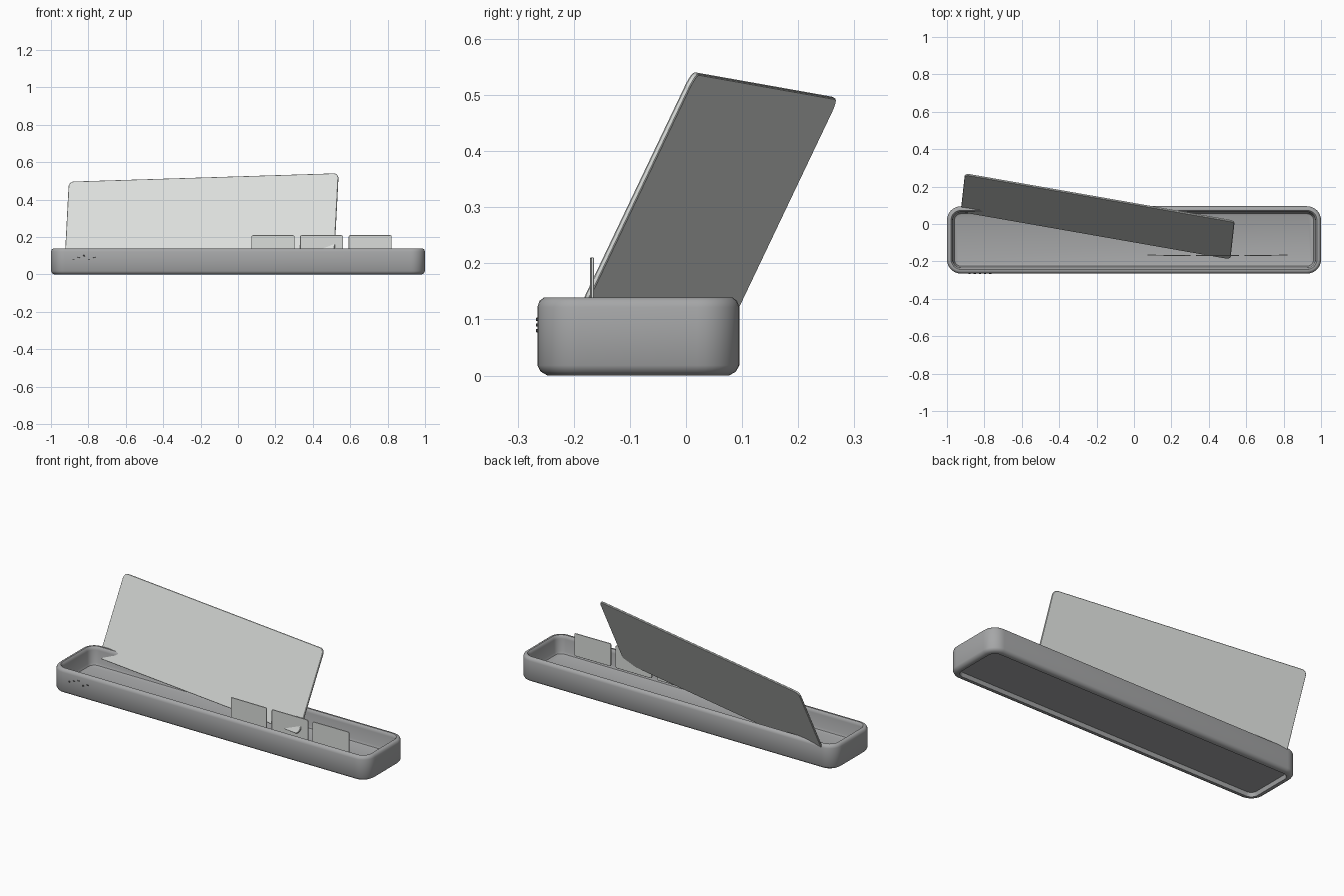
import bpy, bmesh, math
from mathutils import Matrix, Vector

cube = bpy.data.objects.get("Cube")
if cube:
    bpy.data.objects.remove(cube, do_unlink=True)


def material(name, colour):
    mat = bpy.data.materials.new(name)
    mat.use_nodes = True
    mat.diffuse_color = (*colour, 1)
    mat.node_tree.nodes["Principled BSDF"].inputs["Base Color"].default_value = (*colour, 1)
    return mat


mid_grey = material("mid_grey", (0.38, 0.385, 0.39))
pale_grey = material("pale_grey", (0.70, 0.72, 0.70))
dark_grey = material("dark_grey", (0.10, 0.10, 0.10))


def rounded_outline(width, height, radius, steps):
    """Corner arcs of a rounded rectangle, counter-clockwise."""
    points = []
    for corner, (sx, sy) in enumerate([(1, 1), (-1, 1), (-1, -1), (1, -1)]):
        for i in range(steps + 1):
            a = math.pi / 2 * (corner + i / steps)
            points.append((sx * (width / 2 - radius) + radius * math.cos(a),
                           sy * (height / 2 - radius) + radius * math.sin(a)))
    return points


def rounded_loft(name, size, radius, profile, matrix, mat, steps=8):
    """Stack rounded rectangles by (inset, height) and cap both ends."""
    bm = bmesh.new()
    rings = []
    for inset, z in profile:
        outline = rounded_outline(size[0] - 2 * inset, size[1] - 2 * inset,
                                  radius - inset, steps)
        rings.append([bm.verts.new((x, y, z)) for x, y in outline])
    for low, high in zip(rings, rings[1:]):
        for i in range(len(low)):
            j = (i + 1) % len(low)
            bm.faces.new((low[i], low[j], high[j], high[i]))
    bm.faces.new(rings[0][::-1])
    bm.faces.new(rings[-1])
    bmesh.ops.recalc_face_normals(bm, faces=bm.faces)
    mesh = bpy.data.meshes.new(name)
    bm.to_mesh(mesh)
    bm.free()
    mesh.materials.append(mat)
    obj = bpy.data.objects.new(name, mesh)
    bpy.context.collection.objects.link(obj)
    obj.matrix_world = matrix
    bpy.ops.object.select_all(action="DESELECT")
    obj.select_set(True)
    bpy.context.view_layer.objects.active = obj
    bpy.ops.object.shade_smooth_by_angle(angle=math.radians(40))
    return obj


def frame(x_axis, y_axis, origin):
    """Matrix whose local z is the plate's front normal."""
    m = Matrix((x_axis, y_axis, x_axis.cross(y_axis))).transposed().to_4x4()
    m.translation = origin
    return m


def plate_profile(thickness, bevel):
    return [(bevel, -thickness), (0, bevel - thickness), (0, -bevel), (bevel, 0)]


# Tray: recessed underside, rounded lip, hollow inside
tray_profile = [(0.04, 0.022), (0.034, 0), (0.018, 0), (0.006, 0.007), (0, 0.018),
                (0, 0.122), (0.004, 0.133), (0.012, 0.139), (0.022, 0.139),
                (0.028, 0.133), (0.031, 0.12), (0.034, 0.05), (0.04, 0.038), (0.05, 0.034)]
rounded_loft("tray", (2, 0.36), 0.075, tray_profile,
             Matrix.Translation((0, -0.085, 0)), mid_grey)

# Leaning panel, placed by its top corners
top_left = Vector((-0.905, 0.263, 0.497))
top_right = Vector((0.537, 0.01, 0.542))
along = (top_right - top_left).normalized()
up = Vector((0.022, 0.2, 0.42))
up = (up - along * up.dot(along)).normalized()
panel_height = 0.465
centre = (top_left + top_right) / 2 - up * panel_height / 2
rounded_loft("leaning_panel", ((top_right - top_left).length, panel_height), 0.028,
             plate_profile(0.01, 0.002), frame(along, up, centre), pale_grey)

# Row of upright cards
X, Z = Vector((1, 0, 0)), Vector((0, 0, 1))
for i in range(3):
    turn = Matrix.Rotation(math.radians(0.5 * (i - 1)), 3, "Z")
    rounded_loft(f"card_{i + 1}", (0.23, 0.13), 0.008, plate_profile(0.005, 0.001),
                 frame(turn @ X, Z, Vector((0.187 + 0.26 * i, -0.17, 0.145))),
                 pale_grey, steps=3)

# Small marker pips on the front wall
for i in range(5):
    rounded_loft(f"marker_{i + 1}", (0.012, 0.006), 0.002, plate_profile(0.004, 0.0005),
                 frame(X, Z, Vector((-0.88 + 0.028 * i, -0.267, 0.08 + 0.01 * (i % 3)))),
                 dark_grey, steps=2)
